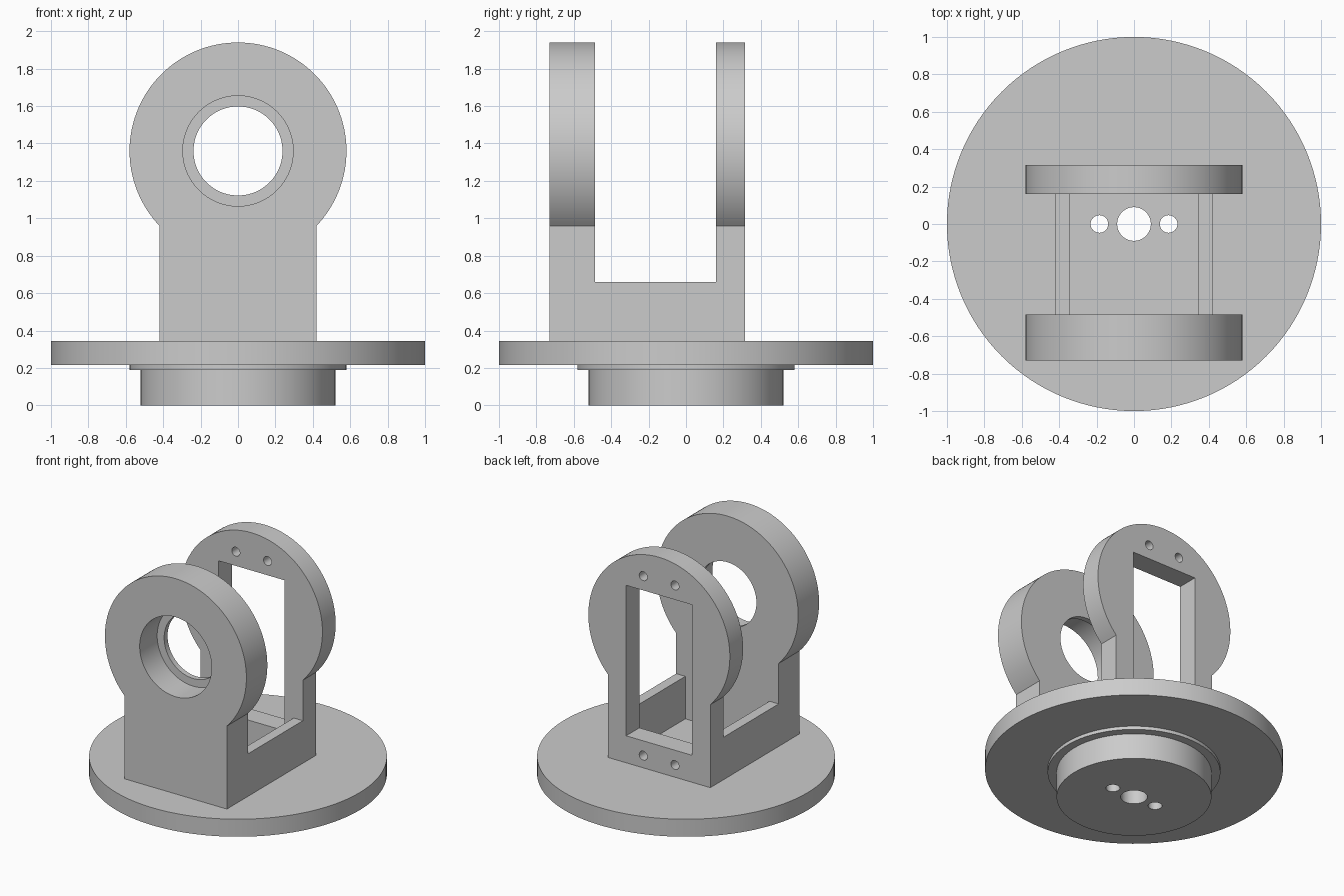
import bpy
import bmesh
import math
from mathutils import Matrix, Vector

old = bpy.data.objects.get("Cube")
if old:
    bpy.data.objects.remove(old, do_unlink=True)

grey = bpy.data.materials.new("plain grey")
grey.use_nodes = True
grey.diffuse_color = (0.6, 0.6, 0.6, 1)
grey.node_tree.nodes["Principled BSDF"].inputs["Base Color"].default_value = (0.6, 0.6, 0.6, 1)

# Main levels and plate positions
DISC_TOP = 0.345
FRONT, FRONT_IN, BACK_IN, BACK = -0.73, -0.485, 0.16, 0.315
HALF_WIDTH, RING_Z, RING_R = 0.42, 1.36, 0.58


def finish(name, bm):
    bmesh.ops.recalc_face_normals(bm, faces=bm.faces)
    mesh = bpy.data.meshes.new(name)
    bm.to_mesh(mesh)
    bm.free()
    mesh.materials.append(grey)
    obj = bpy.data.objects.new(name, mesh)
    bpy.context.collection.objects.link(obj)
    return obj


def box_cutter(x, y0, y1, z0, z1):
    """Box centred on x = 0 with half width x."""
    bm = bmesh.new()
    centre = Vector((0, (y0 + y1) / 2, (z0 + z1) / 2))
    size = Matrix.Diagonal((2 * x, y1 - y0, z1 - z0, 1))
    bmesh.ops.create_cube(bm, size=1, matrix=Matrix.Translation(centre) @ size)
    return finish("box_cutter", bm)


def round_cutter(radius, start, end, segments=32):
    """Cylinder running from start to end."""
    a, b = Vector(start), Vector(end)
    turn = (b - a).to_track_quat("Z", "Y").to_matrix().to_4x4()
    bm = bmesh.new()
    bmesh.ops.create_cone(bm, cap_ends=True, segments=segments, radius1=radius, radius2=radius,
                          depth=(b - a).length, matrix=Matrix.Translation((a + b) / 2) @ turn)
    return finish("round_cutter", bm)


def carve(obj, cutters):
    bpy.ops.object.select_all(action="DESELECT")
    obj.select_set(True)
    bpy.context.view_layer.objects.active = obj
    for cutter in cutters:
        cutter.hide_render = True
        mod = obj.modifiers.new("carve", "BOOLEAN")
        mod.operation = "DIFFERENCE"
        mod.solver = "EXACT"
        mod.object = cutter
        bpy.ops.object.modifier_apply(modifier=mod.name)
        bpy.data.objects.remove(cutter, do_unlink=True)
    bpy.ops.object.shade_smooth_by_angle(angle=math.radians(30))


# Turned base: boss, thin collar and wide disc in one lathe profile
profile = [(0, 0), (0.52, 0), (0.52, 0.19), (0.58, 0.19), (0.58, 0.215),
           (1, 0.215), (1, DISC_TOP), (0, DISC_TOP)]
bm = bmesh.new()
points = [bm.verts.new((r, 0, z)) for r, z in profile]
edges = [bm.edges.new(pair) for pair in zip(points, points[1:])]
bmesh.ops.spin(bm, geom=points + edges, cent=(0, 0, 0), axis=(0, 0, 1),
               angle=math.tau, steps=128, use_merge=True)
bmesh.ops.remove_doubles(bm, verts=bm.verts, dist=0.0001)
base = finish("turned_base", bm)

# Centre hole and two screw holes through the base
carve(base, [round_cutter(r, (x, 0, -0.1), (x, 0, 0.5), 48)
             for x, r in ((0, 0.09), (-0.185, 0.047), (0.185, 0.047))])

# Cradle: keyhole outline extruded front to back
start = -math.acos(HALF_WIDTH / RING_R)
sweep = math.pi - 2 * start
steps = 96
outline = [(-HALF_WIDTH, DISC_TOP), (HALF_WIDTH, DISC_TOP)]
for i in range(steps + 1):
    a = start + sweep * i / steps
    outline.append((RING_R * math.cos(a), RING_Z + RING_R * math.sin(a)))
bm = bmesh.new()
face = bm.faces.new([bm.verts.new((x, FRONT, z)) for x, z in outline])
new = bmesh.ops.extrude_face_region(bm, geom=[face])["geom"]
bmesh.ops.translate(bm, vec=(0, BACK - FRONT, 0),
                    verts=[v for v in new if isinstance(v, bmesh.types.BMVert)])
cradle = finish("cradle", bm)

cutters = [
    # gap between the two plates, and the pocket between the side walls
    box_cutter(1, FRONT_IN, BACK_IN, 0.66, 2.2),
    box_cutter(0.345, FRONT_IN, BACK_IN, 0.2, 0.8),
    # stepped bearing bore in the front plate
    round_cutter(0.295, (0, FRONT - 0.1, RING_Z), (0, FRONT_IN - 0.04, RING_Z), 96),
    round_cutter(0.238, (0, FRONT - 0.1, RING_Z), (0, FRONT_IN + 0.1, RING_Z), 96),
    # rectangular window in the back plate
    box_cutter(0.27, BACK_IN - 0.1, BACK + 0.1, 0.545, 1.66),
]
# four screw holes above and below the window
for x in (-0.13, 0.13):
    for z in (0.435, 1.765):
        cutters.append(round_cutter(0.033, (x, BACK_IN - 0.1, z), (x, BACK + 0.1, z)))
carve(cradle, cutters)
